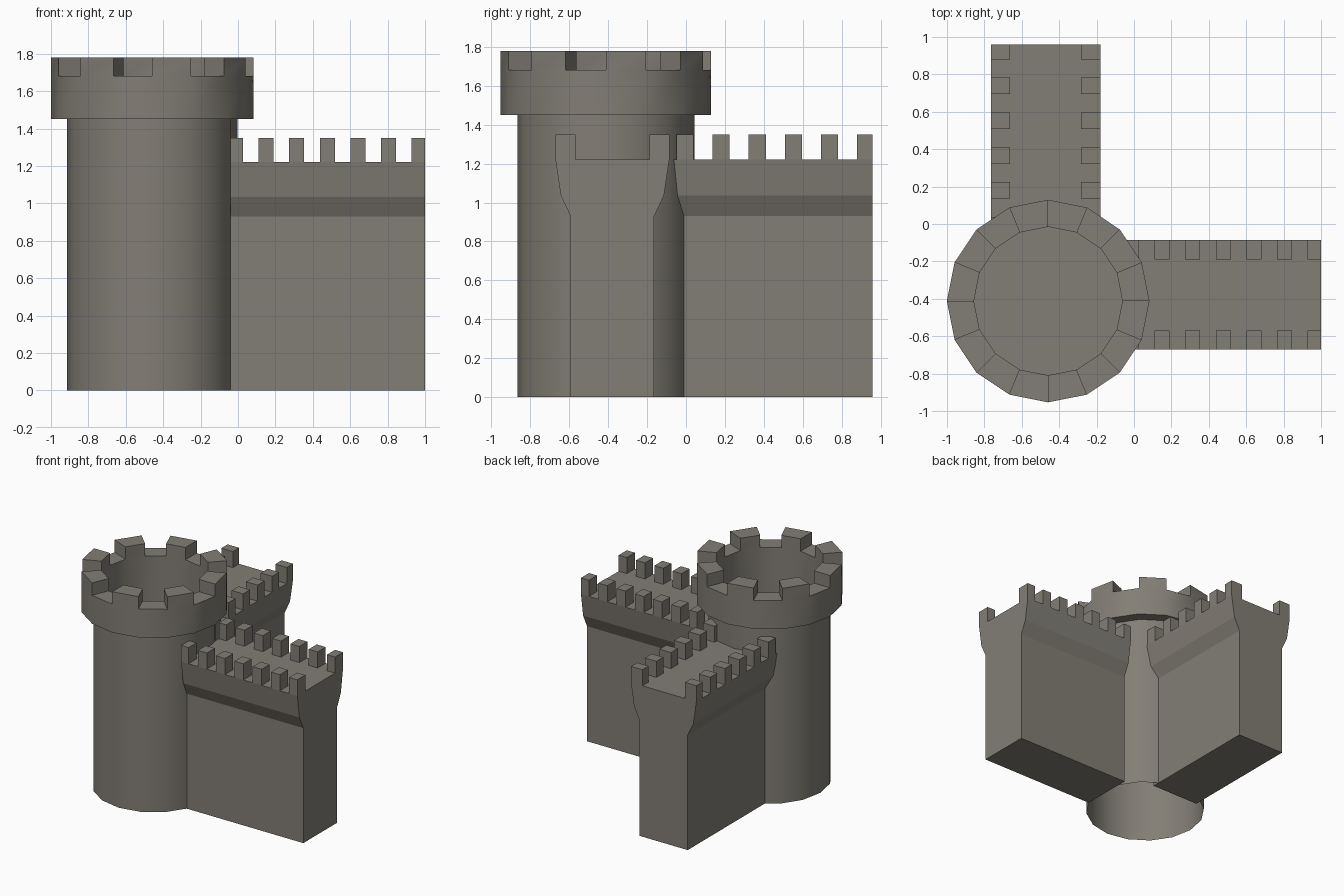
import bpy, bmesh, math

if "Cube" in bpy.data.objects:
    bpy.data.objects.remove(bpy.data.objects["Cube"])

CX, CY, SIDES = -0.459, -0.412, 16
stone = bpy.data.materials.new("warm_grey_stone")
stone.diffuse_color = (0.225, 0.21, 0.18, 1.0)
stone.use_nodes = True
stone.node_tree.nodes["Principled BSDF"].inputs["Base Color"].default_value = stone.diffuse_color


def finish(name, bm, smooth=False):
    bmesh.ops.remove_doubles(bm, verts=bm.verts, dist=1e-4)
    bmesh.ops.recalc_face_normals(bm, faces=bm.faces)
    for f in bm.faces:
        f.smooth = smooth
    mesh = bpy.data.meshes.new(name)
    bm.to_mesh(mesh)
    bm.free()
    if smooth:
        mesh.set_sharp_from_angle(angle=math.radians(35))
    mesh.materials.append(stone)
    ob = bpy.data.objects.new(name, mesh)
    bpy.context.collection.objects.link(ob)
    return ob


def ring_point(r, k, z):
    a = 2 * math.pi * k / SIDES
    return (CX + r * math.cos(a), CY + r * math.sin(a), z)


def face(bm, pts):
    return bm.faces.new([bm.verts.new(p) for p in pts])


def strip(bm, k, p, q):
    """One segment of a revolved band between (radius, z) points p and q."""
    face(bm, [ring_point(*p[:1], k, p[1]), ring_point(p[0], k + 1, p[1]),
              ring_point(q[0], k + 1, q[1]), ring_point(q[0], k, q[1])])


# Round tower shaft, open underneath
R_SHAFT, R_OUT, R_IN = 0.455, 0.5415, 0.397
Z_HEAD, Z_GAP, Z_TOP, Z_FLOOR = 1.45, 1.68, 1.78, 1.28
bm = bmesh.new()
for k in range(SIDES):
    strip(bm, k, (R_SHAFT, 0), (R_SHAFT, Z_HEAD))
finish("tower_shaft", bm, True)

# Overhanging tower head with alternating merlons and a sunken floor
bm = bmesh.new()
for k in range(SIDES):
    merlon = k % 2 == 0
    z = Z_TOP if merlon else Z_GAP
    strip(bm, k, (R_SHAFT, Z_HEAD), (R_OUT, Z_HEAD))
    strip(bm, k, (R_OUT, Z_HEAD), (R_OUT, Z_GAP))
    strip(bm, k, (R_IN, Z_GAP), (R_IN, Z_FLOOR))
    strip(bm, k, (R_OUT, z), (R_IN, z))
    if merlon:
        strip(bm, k, (R_OUT, Z_GAP), (R_OUT, Z_TOP))
        strip(bm, k, (R_IN, Z_TOP), (R_IN, Z_GAP))
        for e in (k, k + 1):
            face(bm, [ring_point(R_OUT, e, Z_GAP), ring_point(R_OUT, e, Z_TOP),
                      ring_point(R_IN, e, Z_TOP), ring_point(R_IN, e, Z_GAP)])
face(bm, [ring_point(R_IN, k, Z_FLOOR) for k in range(SIDES)])
finish("tower_head", bm, True)


# Curtain walls: flared profile swept along x or y, with rows of merlons
HALF = [(0.215, 0), (0.215, 0.93), (0.265, 1.035), (0.2925, 1.22)]
PROFILE = HALF + [(-w, z) for w, z in reversed(HALF)]


def wall(name, axis, centre, start, end, merlons):
    def place(along, across, z):
        return (along, centre + across, z) if axis == "x" else (centre + across, along, z)

    def prism(bm, profile, a, b):
        f = face(bm, [place(a, w, z) for w, z in profile])
        new = bmesh.ops.extrude_face_region(bm, geom=[f], use_keep_orig=True)["geom"]
        shift = (b - a, 0, 0) if axis == "x" else (0, b - a, 0)
        bmesh.ops.translate(bm, vec=shift,
                            verts=[g for g in new if isinstance(g, bmesh.types.BMVert)])

    bm = bmesh.new()
    prism(bm, PROFILE, start, end)
    finish(name, bm)

    bm = bmesh.new()
    for a, b in merlons:
        for s in (-1, 1):
            prism(bm, [(s * 0.2925, 1.22), (s * 0.2925, 1.35),
                       (s * 0.19, 1.35), (s * 0.19, 1.22)], a, b)
    finish(name + "_merlons", bm)


def row(first, pitch, width, count, lo, hi):
    return [(max(lo, first + i * pitch), min(hi, first + i * pitch + width))
            for i in range(count)]


wall("right_wall", "x", -0.3785, -0.04, 1.0, row(-0.053, 0.1635, 0.08, 7, -0.04, 1.0))
wall("back_wall", "y", -0.4725, -0.07, 0.96, row(-0.05, 0.186, 0.088, 6, -0.07, 0.96))
